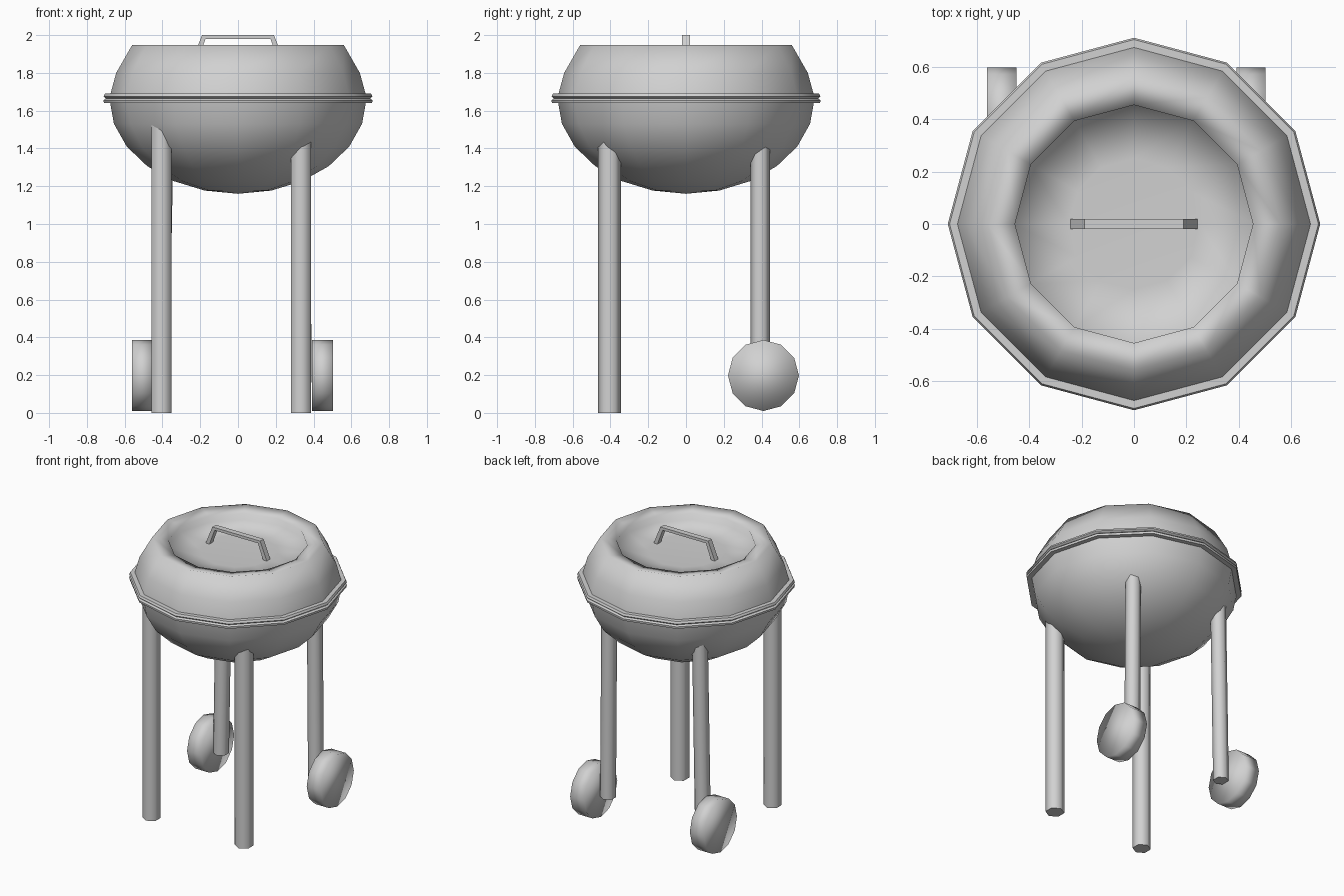
import bpy, bmesh, math
from mathutils import Matrix, Vector

cube = bpy.data.objects.get("Cube")
if cube:
    bpy.data.objects.remove(cube, do_unlink=True)

SIDES = 12
grey = bpy.data.materials.new("plain_grey")
grey.use_nodes = True
grey.diffuse_color = (0.64, 0.64, 0.64, 1)
grey.node_tree.nodes["Principled BSDF"].inputs["Base Color"].default_value = (0.64, 0.64, 0.64, 1)


def finish(name, bm, angle=180):
    """Turn a bmesh into a shaded object; edges steeper than angle stay sharp."""
    bmesh.ops.recalc_face_normals(bm, faces=bm.faces)
    mesh = bpy.data.meshes.new(name)
    for face in bm.faces:
        face.smooth = True
    for edge in bm.edges:
        if len(edge.link_faces) == 2:
            edge.smooth = edge.calc_face_angle(0) <= math.radians(angle)
    bm.to_mesh(mesh)
    bm.free()
    mesh.materials.append(grey)
    obj = bpy.data.objects.new(name, mesh)
    bpy.context.collection.objects.link(obj)
    return obj


def revolve(name, profile, closed=False, angle=180):
    """Spin a (radius, height) profile around z."""
    bm = bmesh.new()
    verts = [bm.verts.new((r, 0, z)) for r, z in profile]
    pairs = list(zip(verts, verts[1:] + verts[:1]))
    edges = [bm.edges.new(p) for p in (pairs if closed else pairs[:-1])]
    bmesh.ops.spin(bm, geom=verts + edges, cent=(0, 0, 0), axis=(0, 0, 1),
                   angle=math.tau, steps=SIDES, use_merge=False)
    bmesh.ops.remove_doubles(bm, verts=bm.verts, dist=0.0005)
    return finish(name, bm, angle)


def prism(name, sides, radius, start, end, turn=0, angle=180):
    """Straight bar with flat horizontal ends between two points."""
    bm = bmesh.new()
    rings = []
    for centre in (Vector(start), Vector(end)):
        ring = []
        for i in range(sides):
            a = turn + math.tau * i / sides
            ring.append(bm.verts.new(centre + Vector((math.cos(a), math.sin(a), 0)) * radius))
        rings.append(ring)
    for i in range(sides):
        j = (i + 1) % sides
        bm.faces.new((rings[0][i], rings[0][j], rings[1][j], rings[1][i]))
    for ring in rings:
        bm.faces.new(ring)
    return finish(name, bm, angle)


# Bowl: lower half of a squashed sphere
bowl = []
for i in range(7):
    a = math.radians(90 - 15 * i)
    bowl.append((0.68 * math.cos(a), 1.66 - 0.5 * math.sin(a)))
revolve("bowl", bowl)

# Lid with a rounded shoulder and a sunken top
revolve("lid", [(0.68, 1.66), (0.675, 1.69), (0.645, 1.80), (0.56, 1.948),
                (0.455, 1.93), (0.46, 1.88), (0.25, 1.87), (0, 1.868)])

# Rims where bowl and lid meet
revolve("bowl_rim", [(0.66, 1.64), (0.71, 1.64), (0.712, 1.655), (0.70, 1.664), (0.66, 1.664)], True, 50)
revolve("lid_rim", [(0.66, 1.664), (0.70, 1.664), (0.712, 1.675), (0.705, 1.69), (0.66, 1.69)], True, 50)

# Lid handle: a bent strip with splayed feet
bm = bmesh.new()
outer = [(-0.245, 1.865), (-0.19, 2.0), (0.19, 2.0), (0.245, 1.865)]
inner = [(-0.215, 1.865), (-0.172, 1.98), (0.172, 1.98), (0.215, 1.865)]
strip = []
for i in range(3):
    strip.append((outer[i], outer[i + 1], inner[i + 1], inner[i]))
for quad in strip:
    bm.faces.new([bm.verts.new((x, -0.02, z)) for x, z in quad])
bmesh.ops.remove_doubles(bm, verts=bm.verts, dist=0.0005)
grown = bmesh.ops.extrude_face_region(bm, geom=bm.faces[:], use_keep_orig=True)
bmesh.ops.translate(bm, vec=(0, 0.04, 0),
                    verts=[g for g in grown["geom"] if isinstance(g, bmesh.types.BMVert)])
finish("lid_handle", bm, 30)

# Legs: long ones in front, short ones ending at the wheels behind
quarter = math.pi / 2
prism("front_right_leg", 6, 0.06, (-0.405, -0.405, 0), (-0.405, -0.405, 1.55), quarter, 65)
prism("front_left_leg", 6, 0.062, (0.333, -0.405, 0), (0.333, -0.405, 1.55), quarter, 65)
prism("back_right_leg", 6, 0.052, (-0.41, 0.393, 0.16), (-0.385, 0.393, 1.55), quarter, 65)
prism("back_left_leg", 6, 0.052, (0.345, 0.393, 0.16), (0.335, 0.393, 1.55), quarter, 65)

# Wheels
for name, x in (("right_wheel", -0.505), ("left_wheel", 0.447)):
    bm = bmesh.new()
    place = Matrix.Translation((x, 0.41, 0.198)) @ Matrix.Rotation(quarter, 4, "Y")
    bmesh.ops.create_cone(bm, cap_ends=True, segments=SIDES, radius1=0.188,
                          radius2=0.188, depth=0.112, matrix=place)
    finish(name, bm)
